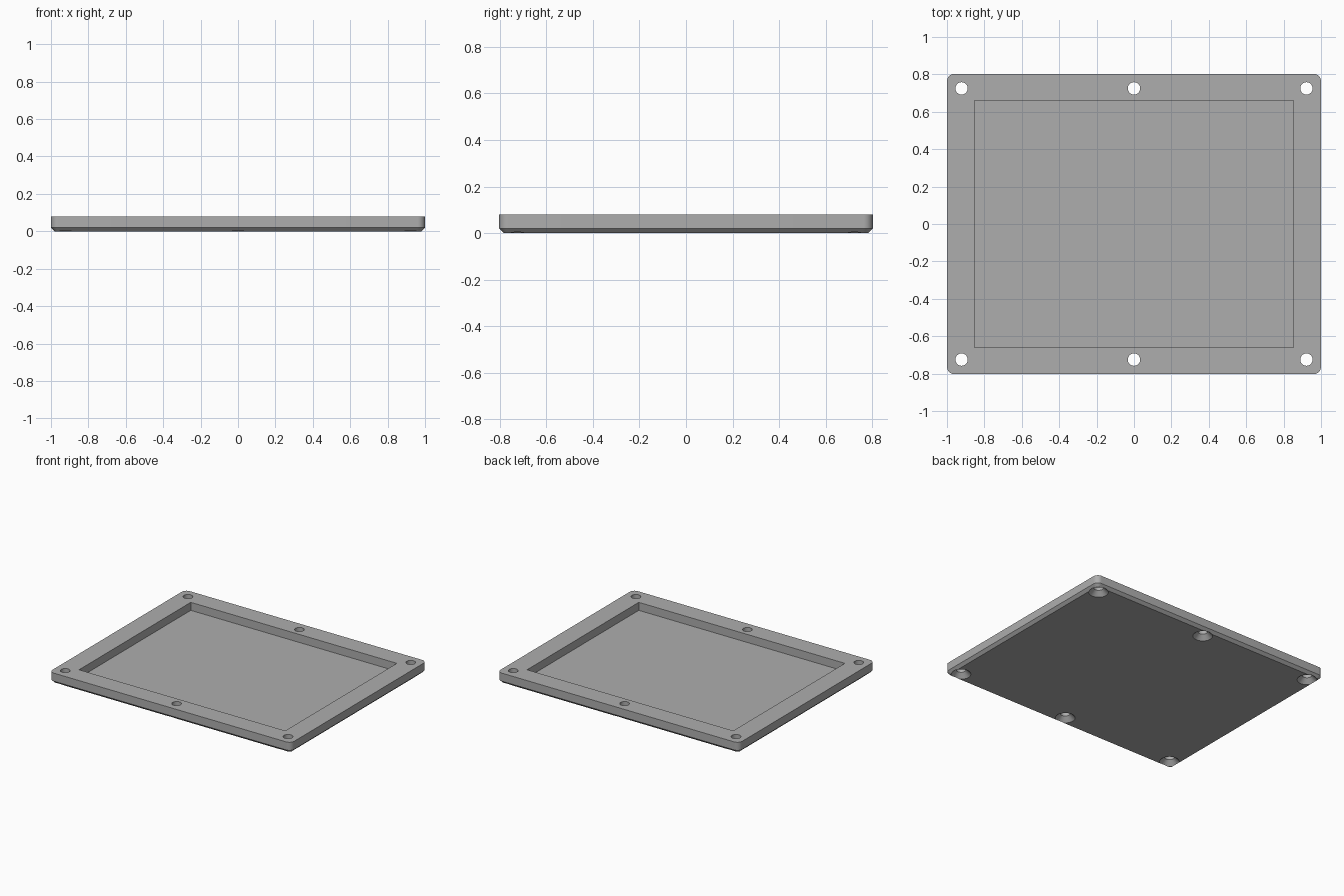
import bpy
import bmesh
from math import sin, cos, pi, radians

cube = bpy.data.objects.get("Cube")
if cube:
    bpy.data.objects.remove(cube, do_unlink=True)

HALF_X, HALF_Y, HEIGHT = 1.0, 0.803, 0.08
CHAMFER, CORNER, FLOOR = 0.02, 0.04, 0.02
POCKET_X, POCKET_Y = 0.853, 0.66
HOLE_X, HOLE_Y, HOLE_R, SINK_R = 0.922, 0.725, 0.033, 0.067

grey = bpy.data.materials.new("mid_grey")
grey.use_nodes = True
colour = (0.42, 0.42, 0.42, 1)
grey.diffuse_color = colour
grey.node_tree.nodes["Principled BSDF"].inputs["Base Color"].default_value = colour


def rounded_rect(hx, hy, r, steps=10):
    """Counter-clockwise outline with rounded corners."""
    points = []
    for i, (sx, sy) in enumerate([(1, 1), (-1, 1), (-1, -1), (1, -1)]):
        for k in range(steps + 1):
            a = (i + k / steps) * pi / 2
            points.append((sx * (hx - r) + r * cos(a), sy * (hy - r) + r * sin(a)))
    return points


def circle(cx, cy, r, sides=40):
    return [(cx + r * cos(2 * pi * k / sides), cy + r * sin(2 * pi * k / sides))
            for k in range(sides)]


def loft(bm, sections):
    """Closed solid through (outline, z) sections from bottom to top."""
    rings = [[bm.verts.new((x, y, z)) for x, y in outline] for outline, z in sections]
    bm.faces.new(rings[0][::-1])
    bm.faces.new(rings[-1])
    for low, high in zip(rings, rings[1:]):
        for i in range(len(low)):
            j = (i + 1) % len(low)
            bm.faces.new((low[i], low[j], high[j], high[i]))


def make_object(name, bm):
    mesh = bpy.data.meshes.new(name)
    bm.to_mesh(mesh)
    bm.free()
    mesh.materials.append(grey)
    obj = bpy.data.objects.new(name, mesh)
    bpy.context.collection.objects.link(obj)
    return obj


# Tray body with rounded corners and a chamfered underside
bm = bmesh.new()
full = rounded_rect(HALF_X, HALF_Y, CORNER)
inset = rounded_rect(HALF_X - CHAMFER, HALF_Y - CHAMFER, CORNER - CHAMFER)
loft(bm, [(inset, 0), (full, CHAMFER), (full, HEIGHT)])
tray = make_object("tray_plate", bm)

# Cutters: square-cornered pocket and six countersunk screw holes
bm = bmesh.new()
pocket = [(sx * POCKET_X, sy * POCKET_Y) for sx, sy in [(1, 1), (-1, 1), (-1, -1), (1, -1)]]
loft(bm, [(pocket, FLOOR), (pocket, HEIGHT + 0.1)])
depth = SINK_R - HOLE_R
over = 0.01
for x in (-HOLE_X, 0, HOLE_X):
    for y in (-HOLE_Y, HOLE_Y):
        bore = circle(x, y, HOLE_R)
        loft(bm, [(circle(x, y, SINK_R + over), -over), (bore, depth), (bore, HEIGHT + 0.1)])
cutter = make_object("pocket_and_hole_cutter", bm)
cutter.hide_render = True

# Cut, then smooth the round walls while keeping edges sharp
bpy.context.view_layer.objects.active = tray
tray.select_set(True)
cut = tray.modifiers.new("cut", "BOOLEAN")
cut.operation = "DIFFERENCE"
cut.solver = "EXACT"
cut.object = cutter
bpy.ops.object.modifier_apply(modifier=cut.name)
bpy.data.objects.remove(cutter, do_unlink=True)
bpy.ops.object.shade_smooth_by_angle(angle=radians(30))
